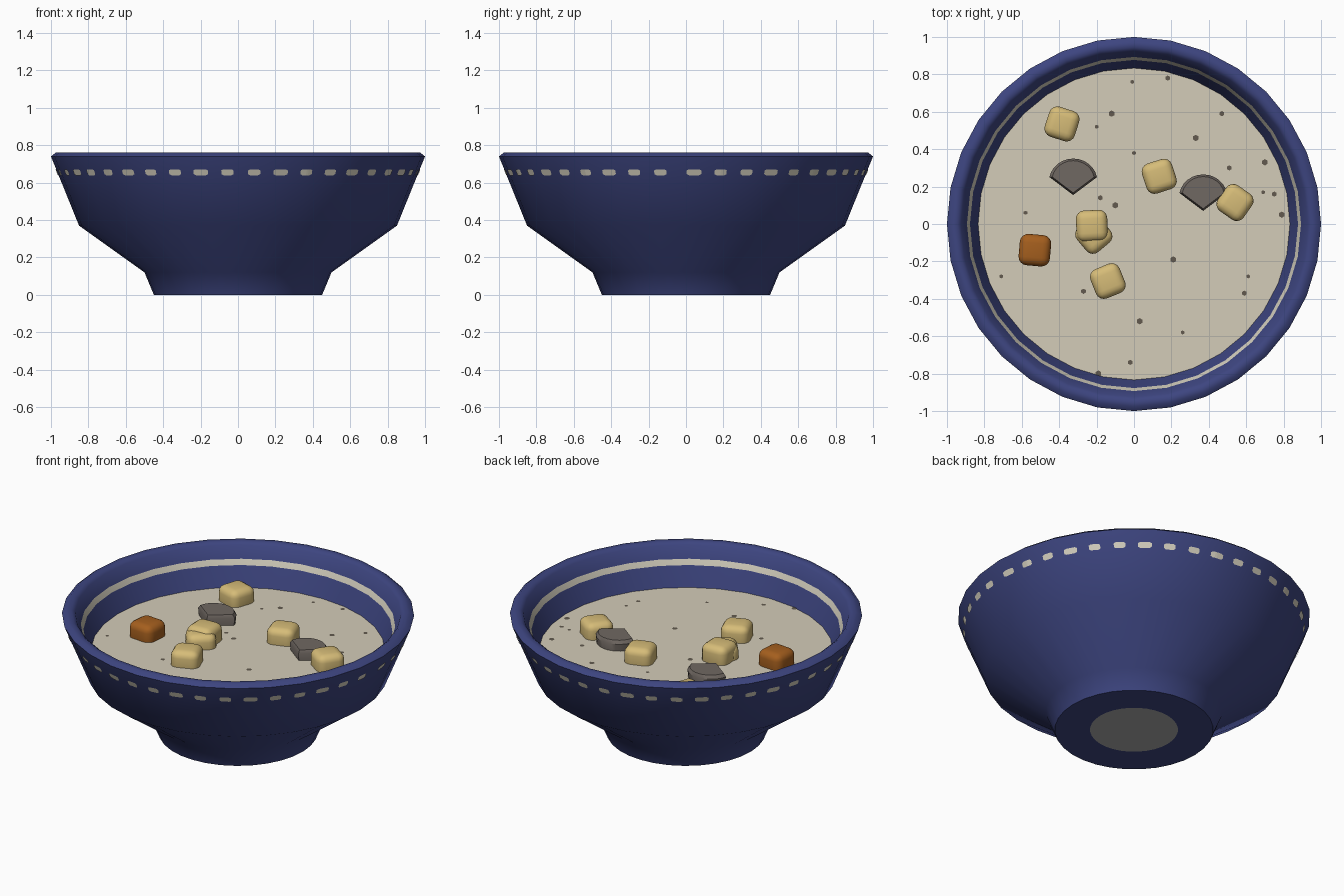
import bpy, bmesh, math
from mathutils import Matrix, Vector

if "Cube" in bpy.data.objects:
    bpy.data.objects.remove(bpy.data.objects["Cube"])

SIDES = 32
STEP = 2 * math.pi / SIDES
SOUP_Z = 0.52


def material(name, rgb):
    """Flat colour from 0-255 sRGB."""
    m = bpy.data.materials.new(name)
    lin = [(c / 255 / 12.92) if c < 11 else ((c / 255 + 0.055) / 1.055) ** 2.4 for c in rgb]
    m.diffuse_color = (*lin, 1)
    m.use_nodes = True
    m.node_tree.nodes["Principled BSDF"].inputs["Base Color"].default_value = m.diffuse_color
    return m


BLUE = material("blue glaze", (61, 69, 128))
CREAM = material("cream stripe", (212, 207, 190))
BASE = material("unglazed grey", (170, 170, 172))
SOUP = material("soup", (212, 204, 184))
POTATO = material("potato", (214, 188, 120))
CARROT = material("roasted brown", (165, 95, 30))
MUSHROOM = material("mushroom grey", (112, 104, 98))
PEPPER = material("pepper", (98, 90, 78))


def finish(name, bm, mats, smooth=None):
    bmesh.ops.recalc_face_normals(bm, faces=bm.faces)
    me = bpy.data.meshes.new(name)
    bm.to_mesh(me)
    bm.free()
    for m in mats:
        me.materials.append(m)
    ob = bpy.data.objects.new(name, me)
    bpy.context.collection.objects.link(ob)
    if smooth:
        bpy.ops.object.select_all(action='DESELECT')
        ob.select_set(True)
        bpy.context.view_layer.objects.active = ob
        bpy.ops.object.shade_smooth_by_angle(angle=math.radians(smooth))
    return ob


def lathe(name, profile, mats, bands, smooth):
    """Turn a profile; bands maps a profile segment to a material slot."""
    bm = bmesh.new()
    rings = []
    for r, z in profile:
        if r == 0:
            rings.append([bm.verts.new((0, 0, z))] * SIDES)
        else:
            rings.append([bm.verts.new((r * math.cos(i * STEP), r * math.sin(i * STEP), z))
                          for i in range(SIDES)])
    for s, (a, b) in enumerate(zip(rings, rings[1:])):
        for i in range(SIDES):
            j = (i + 1) % SIDES
            corners = list(dict.fromkeys((a[i], a[j], b[j], b[i])))
            bm.faces.new(corners).material_index = bands.get(s, 0)
    return finish(name, bm, mats, smooth)


# Bowl: base disc, foot, flared wall, rim, inner wall with a cream band
lathe("bowl", [(0, 0), (0.25, 0), (0.45, 0), (0.50, 0.12), (0.85, 0.37), (1.0, 0.74),
               (0.975, 0.76), (0.945, 0.76), (0.925, 0.745), (0.893, 0.672), (0.877, 0.64),
               (0.83, 0.51), (0.78, 0.40), (0.44, 0.15), (0, 0.13)],
      [BLUE, BASE, CREAM], {0: 1, 9: 2}, 60)

# Soup surface
lathe("soup", [(0, SOUP_Z), (0.836, SOUP_Z)], [SOUP], {}, 30)


# Dashes painted round the outside
def wall_point(angle, z):
    r = 0.85 + 0.15 * (z - 0.37) / 0.37 + 0.004
    r *= math.cos(STEP / 2) / math.cos(angle % STEP - STEP / 2)
    return (r * math.cos(angle), r * math.sin(angle), z)


bm = bmesh.new()
for k in range(42):
    mid = 0.044 + 0.1487 * k
    half = 0.041 if k % 3 == 0 else 0.034
    cols = []
    for i in range(7):
        t = i / 3 - 1
        h = 0.016 if abs(t) < 0.99 else 0.01
        a = mid + half * t
        cols.append([bm.verts.new(wall_point(a, 0.655 - h)), bm.verts.new(wall_point(a, 0.655 + h))])
    for p, q in zip(cols, cols[1:]):
        bm.faces.new((p[0], q[0], q[1], p[1]))
finish("rim_dashes", bm, [CREAM])


# Soft rounded cubes floating in the soup
def chunk(name, x, y, turn, mat, z=0.54):
    bm = bmesh.new()
    bmesh.ops.create_cube(bm, size=1)
    bmesh.ops.bevel(bm, geom=bm.edges[:], offset=0.27, segments=4, profile=0.5, affect='EDGES')
    bmesh.ops.transform(bm, verts=bm.verts, matrix=Matrix.Translation((x, y, z))
                        @ Matrix.Rotation(math.radians(turn), 4, 'Z')
                        @ Matrix.Diagonal((0.168, 0.168, 0.15, 1)))
    finish(name, bm, [mat], 60)


for n, (x, y, turn, z) in enumerate([(-0.385, 0.535, -18, 0.54), (0.135, 0.255, 18, 0.54),
                                     (0.54, 0.115, -35, 0.54), (-0.225, -0.01, 3, 0.55),
                                     (-0.215, -0.06, 40, 0.53), (-0.14, -0.305, 22, 0.54)]):
    chunk(f"potato_cube_{n + 1}", x, y, turn, POTATO, z)
chunk("brown_cube", -0.53, -0.14, -5, CARROT)


# Fan-shaped mushroom slices
def slice_fan(name, x, y):
    bm = bmesh.new()
    outline = [(0, 0)]
    for i in range(13):
        t = i / 6 - 1
        a = math.radians(53) * t
        r = 0.195 - 0.036 * t * t
        outline.append((r * math.sin(a), r * math.cos(a)))
    layers = []
    for z, s in ((0.50, 0.94), (0.565, 1.0), (0.585, 0.88)):
        layers.append([bm.verts.new((x + px * s, y + 0.1 + (py - 0.1) * s, z)) for px, py in outline])
    n = len(outline)
    for a, b in zip(layers, layers[1:]):
        for i in range(n):
            j = (i + 1) % n
            bm.faces.new((a[i], a[j], b[j], b[i]))
    bm.faces.new(layers[0])
    bm.faces.new(layers[-1])
    finish(name, bm, [MUSHROOM], 35)


slice_fan("mushroom_slice_1", -0.325, 0.155)
slice_fan("mushroom_slice_2", 0.37, 0.07)

# Pepper specks on the surface
bm = bmesh.new()
specks = [(-0.01, 0.76), (0.18, 0.78), (-0.12, 0.59), (-0.2, 0.52), (0.47, 0.59), (0.33, 0.46),
          (0, 0.38), (0.51, 0.3), (0.7, 0.33), (0.69, 0.17), (0.75, 0.16), (0.79, 0.05),
          (-0.58, 0.06), (-0.18, 0.14), (-0.1, 0.1), (-0.71, -0.28), (-0.27, -0.36), (0.21, -0.19),
          (0.61, -0.28), (0.59, -0.37), (0.03, -0.52), (0.26, -0.58), (-0.02, -0.74), (-0.19, -0.8)]
for k, (x, y) in enumerate(specks):
    bmesh.ops.create_circle(bm, cap_ends=True, segments=6, radius=0.011 + 0.003 * (k % 3),
                            matrix=Matrix.Translation(Vector((x, y, SOUP_Z + 0.003))))
finish("pepper_specks", bm, [PEPPER])
